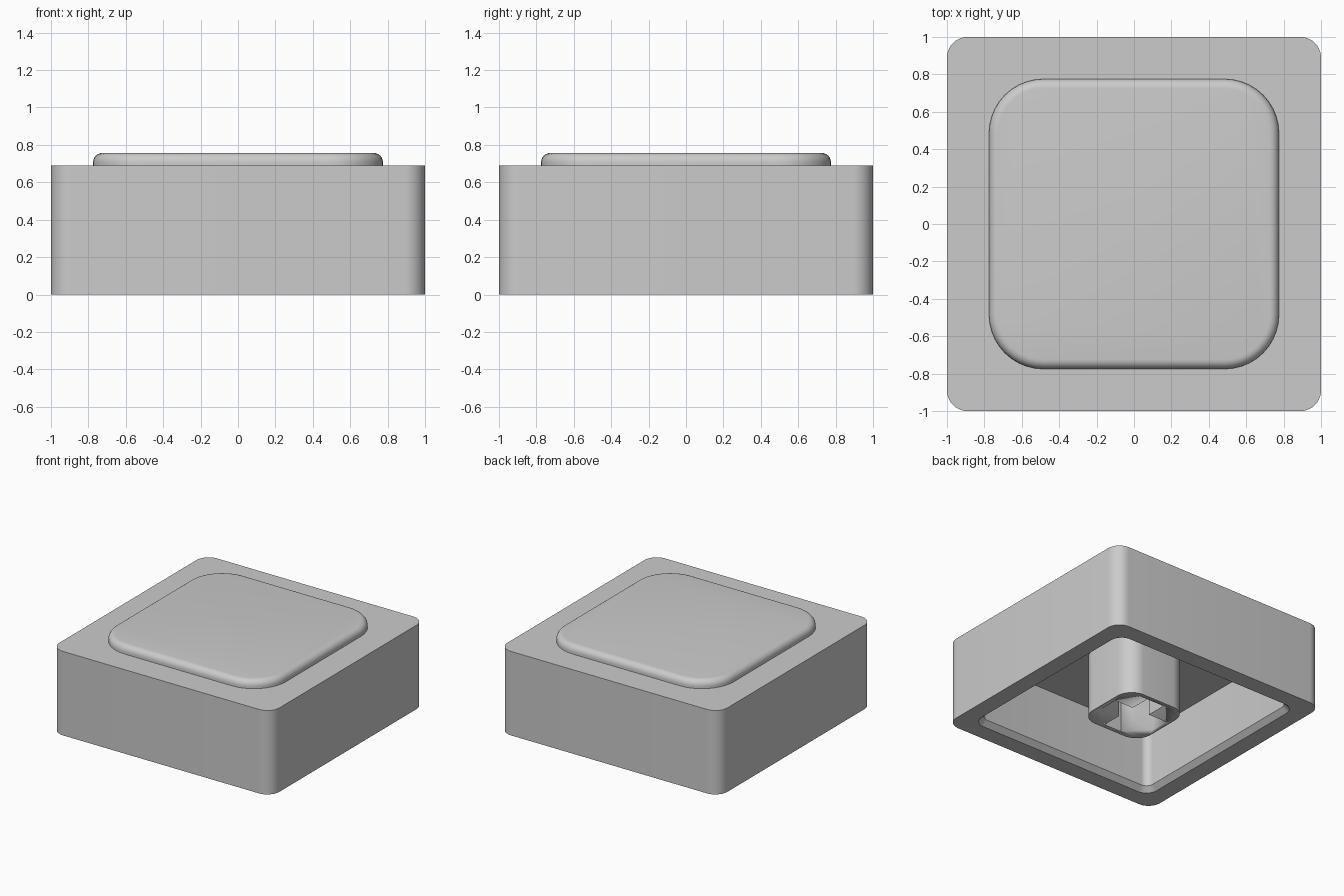
import bpy, bmesh, math

if "Cube" in bpy.data.objects:
    bpy.data.objects.remove(bpy.data.objects["Cube"])

grey = bpy.data.materials.new("plain_grey")
grey.use_nodes = True
colour = (0.6, 0.6, 0.6, 1)
grey.diffuse_color = colour
grey.node_tree.nodes["Principled BSDF"].inputs["Base Color"].default_value = colour


def rounded_square(half, radius, steps=10):
    """Outline of a square with rounded corners, counter-clockwise."""
    points = []
    for corner in range(4):
        middle = math.radians(45 + 90 * corner)
        cx = math.copysign(half - radius, math.cos(middle))
        cy = math.copysign(half - radius, math.sin(middle))
        for i in range(steps + 1):
            a = math.radians(90 * corner + 90 * i / steps)
            points.append((cx + radius * math.cos(a), cy + radius * math.sin(a)))
    return points


def loft(name, sections):
    """Join (outline, z) sections into a closed solid."""
    bm = bmesh.new()
    rings = [[bm.verts.new((x, y, z)) for x, y in outline] for outline, z in sections]
    for low, high in zip(rings, rings[1:]):
        n = len(low)
        for i in range(n):
            j = (i + 1) % n
            bm.faces.new((low[i], low[j], high[j], high[i]))
    bm.faces.new(rings[0])
    bm.faces.new(rings[-1])
    bmesh.ops.recalc_face_normals(bm, faces=bm.faces)
    mesh = bpy.data.meshes.new(name)
    bm.to_mesh(mesh)
    bm.free()
    mesh.materials.append(grey)
    obj = bpy.data.objects.new(name, mesh)
    bpy.context.collection.objects.link(obj)
    bpy.ops.object.select_all(action="DESELECT")
    obj.select_set(True)
    bpy.context.view_layer.objects.active = obj
    bpy.ops.object.shade_smooth_by_angle(angle=math.radians(30))
    return obj


BODY_TOP, CEILING = 0.69, 0.52

# Hollow shell: outside wall, bottom rim, chamfered lip, inner wall, ceiling
loft("cap_shell", [
    (rounded_square(1.0, 0.11), BODY_TOP),
    (rounded_square(1.0, 0.11), 0),
    (rounded_square(0.86, 0.1), 0),
    (rounded_square(0.82, 0.06), 0.04),
    (rounded_square(0.82, 0.06), CEILING),
])

# Raised pad with a rounded upper edge
FILLET, PAD_TOP = 0.05, 0.757
pad = [(rounded_square(0.775, 0.29), BODY_TOP - 0.01)]
for i in range(7):
    a = math.radians(15 * i)
    inset = FILLET * (1 - math.cos(a))
    pad.append((rounded_square(0.775 - inset, 0.29 - inset),
                PAD_TOP - FILLET + FILLET * math.sin(a)))
loft("top_pad", pad)

# Central stem with a cross-shaped socket
stem = loft("stem", [(rounded_square(0.285, 0.14), 0),
                     (rounded_square(0.285, 0.14), CEILING + 0.01)])
arm, w = 0.25, 0.08
quarter = [(arm, -w), (arm, w), (w, w)]
cross = []
for _ in range(4):
    cross += quarter
    quarter = [(-y, x) for x, y in quarter]
cutter = loft("socket_cutter", [(cross, -0.1), (cross, 0.45)])
cutter.hide_render = True
cutter.display_type = "WIRE"
socket = stem.modifiers.new("socket", "BOOLEAN")
socket.operation = "DIFFERENCE"
socket.solver = "EXACT"
socket.object = cutter
